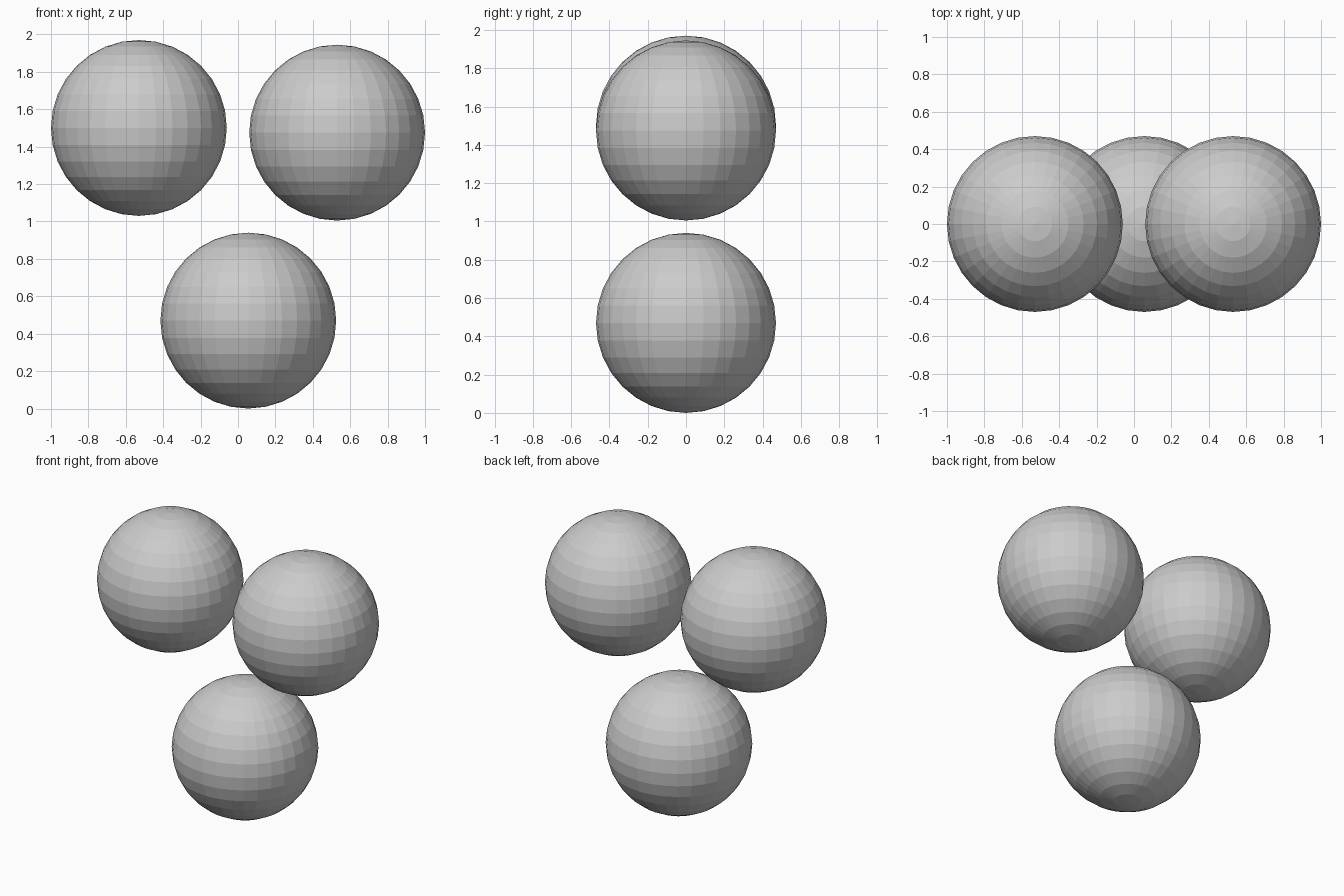
import bpy

if "Cube" in bpy.data.objects:
    bpy.data.objects.remove(bpy.data.objects["Cube"])

RADIUS = 0.47


# Flat-faced ball at a position in the x-z plane
def ball(name, x, z):
    bpy.ops.mesh.primitive_uv_sphere_add(
        segments=32, ring_count=16, radius=RADIUS, location=(x, 0, z))
    bpy.context.object.name = name


# Two upper balls and one lower ball, slightly off centre
ball("upper_left_ball", -0.53, 1.50)
ball("upper_right_ball", 0.53, 1.475)
ball("lower_ball", 0.055, RADIUS)
